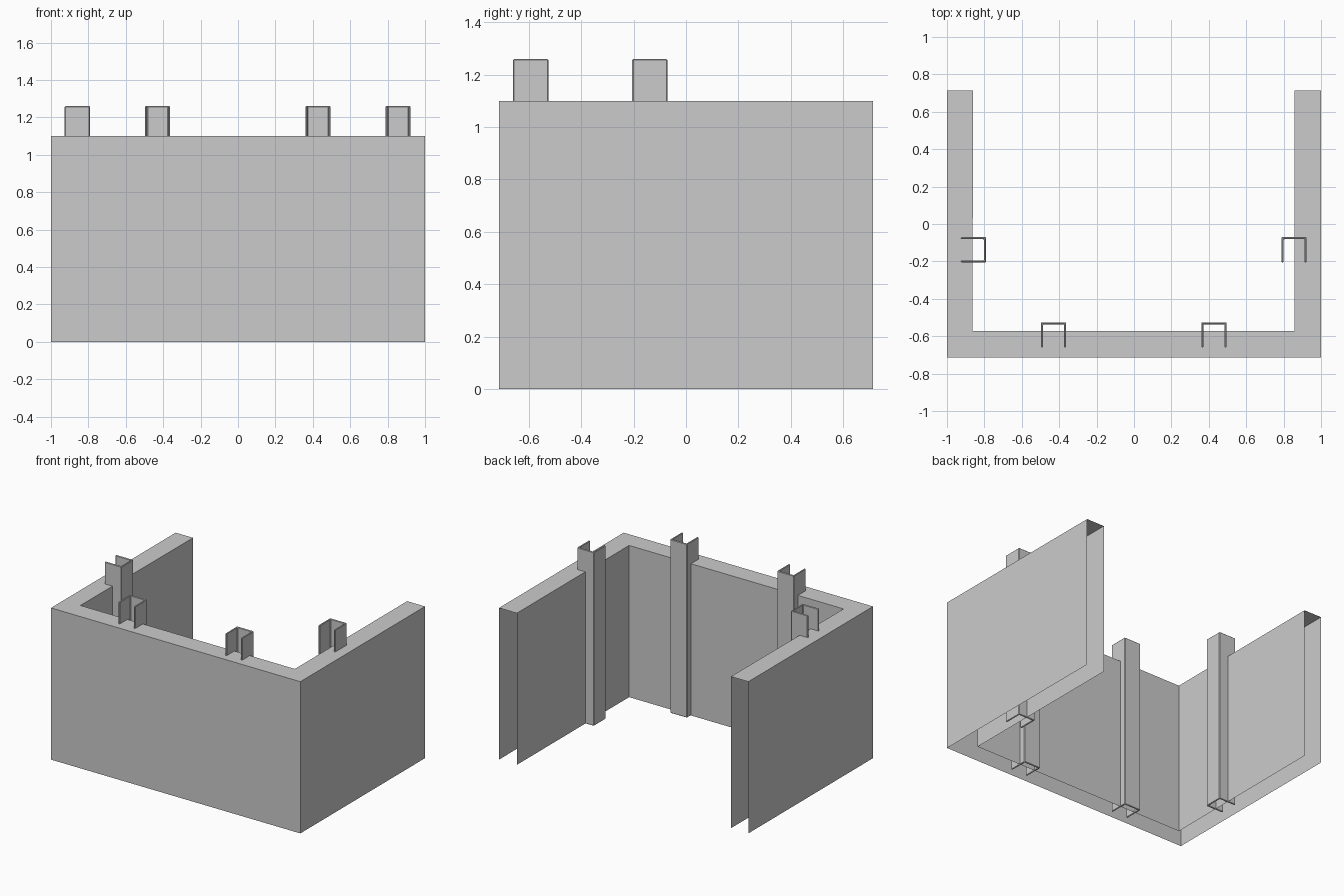
import bpy, bmesh, math
from mathutils import Matrix, Vector

if "Cube" in bpy.data.objects:
    bpy.data.objects.remove(bpy.data.objects["Cube"])


def make_object(name, bm):
    bmesh.ops.recalc_face_normals(bm, faces=bm.faces)
    mesh = bpy.data.meshes.new(name)
    bm.to_mesh(mesh)
    bm.free()
    obj = bpy.data.objects.new(name, mesh)
    bpy.context.collection.objects.link(obj)
    return obj


# U-shaped wall shell: outer skin, top strip, inner skin; ends and underside open
H = 1.1
outer = [(-1, 0.714), (-1, -0.714), (1, -0.714), (1, 0.714)]
inner = [(-0.86, 0.714), (-0.864, -0.572), (0.857, -0.572), (0.857, 0.714)]
bm = bmesh.new()
rows = [[bm.verts.new((x, y, z)) for x, y in path]
        for path, z in ((outer, 0), (outer, H), (inner, H), (inner, 0))]
for a, b in zip(rows, rows[1:]):
    for i in range(3):
        bm.faces.new((a[i], a[i + 1], b[i + 1], b[i]))
make_object("wall_shell", bm)


# Channel posts: thin U profile, open towards -y before turning
def channel_post(name, x, y, angle=0):
    w, t = 0.0675, 0.011
    profile = [(-w, -w), (-w, w), (w, w), (w, -w),
               (w - t, -w), (w - t, w - t), (t - w, w - t), (t - w, -w)]
    bm = bmesh.new()
    face = bm.faces.new([bm.verts.new((px, py, 0)) for px, py in profile])
    ext = bmesh.ops.extrude_face_region(bm, geom=[face])
    top = [v for v in ext["geom"] if isinstance(v, bmesh.types.BMVert)]
    bmesh.ops.translate(bm, verts=top, vec=Vector((0, 0, 1.26)))
    bmesh.ops.transform(bm, verts=bm.verts, matrix=Matrix.Translation((x, y, 0))
                        @ Matrix.Rotation(angle, 4, 'Z'))
    obj = make_object(name, bm)
    bevel = obj.modifiers.new("edge_bevel", 'BEVEL')
    bevel.width = 0.004
    bevel.segments = 1


channel_post("front_post_left", -0.43, -0.593)
channel_post("front_post_right", 0.428, -0.593)
channel_post("side_post_right", 0.856, -0.138)
channel_post("side_post_left", -0.859, -0.138, -math.pi / 2)
